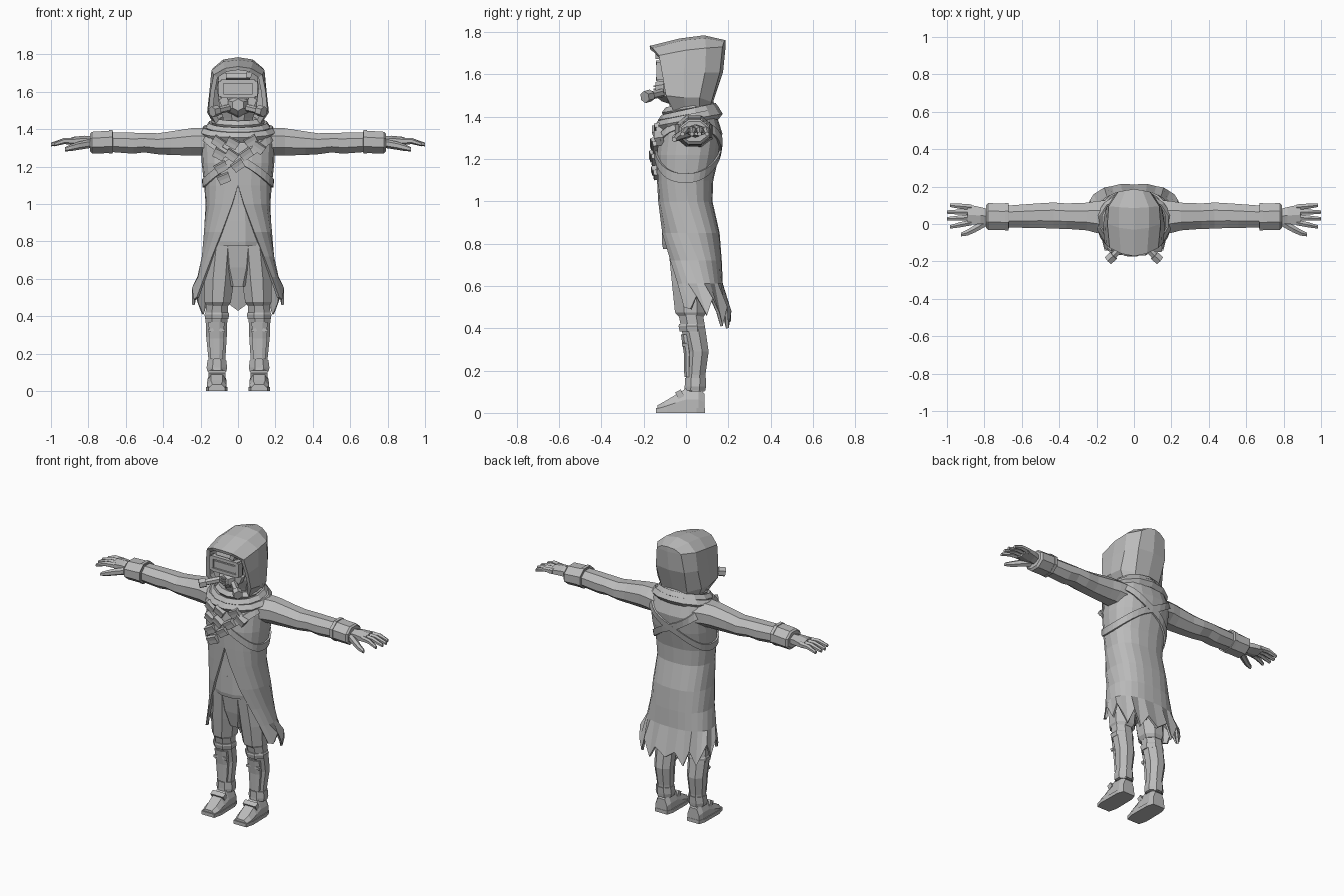
import bpy, bmesh, math
from mathutils import Vector, Matrix

cloth = bpy.data.materials.new("plain grey")
cloth.diffuse_color = (0.5, 0.5, 0.5, 1)


def finish(name, bm):
    bmesh.ops.remove_doubles(bm, verts=bm.verts, dist=0.0005)
    bmesh.ops.recalc_face_normals(bm, faces=bm.faces)
    me = bpy.data.meshes.new(name)
    bm.to_mesh(me)
    bm.free()
    me.materials.append(cloth)
    ob = bpy.data.objects.new(name, me)
    bpy.context.collection.objects.link(ob)
    return ob


def loft(name, rings, s=1, cyclic=True, cap=True, close=False):
    """Skin a list of point rings; s = -1 mirrors in x."""
    bm = bmesh.new()
    vs = [[bm.verts.new((p[0] * s, p[1], p[2])) for p in r] for r in rings]
    n = len(vs[0])
    pairs = list(zip(vs, vs[1:])) + ([(vs[-1], vs[0])] if close else [])
    for a, b in pairs:
        for i in range(n if cyclic else n - 1):
            j = (i + 1) % n
            bm.faces.new((a[i], a[j], b[j], b[i]))
    if cap and cyclic and not close:
        bm.faces.new(vs[0])
        bm.faces.new(vs[-1])
    return finish(name, bm)


def ring(axis, c, a, b, n=8):
    """Flat-sided polygon of half sizes a, b across the given axis."""
    pts = []
    for i in range(n):
        t = (i + 0.5) * 2 * math.pi / n
        u, v = (f / math.cos(math.pi / n) for f in (a * math.cos(t), b * math.sin(t)))
        pts.append(Vector(c) + Vector({'x': (0, u, v), 'y': (u, 0, v), 'z': (u, v, 0)}[axis]))
    return pts


def limb(name, axis, stations, s=1, n=8):
    return loft(name, [ring(axis, st[:3], st[3], st[4], n) for st in stations], s)


def rod(name, p, q, r0, r1, n=6):
    p, q = Vector(p), Vector(q)
    rot = (q - p).to_track_quat('Z', 'Y')
    return loft(name, [[c + rot @ v for v in ring('z', (0, 0, 0), r, r, n)]
                       for c, r in ((p, r0), (q, r1))])


def box(name, c, size, roll=0, pitch=0):
    bm = bmesh.new()
    m = (Matrix.Translation(c) @ Matrix.Rotation(roll, 4, 'Y')
         @ Matrix.Rotation(pitch, 4, 'X') @ Matrix.Diagonal((*size, 1)))
    bmesh.ops.create_cube(bm, size=1, matrix=m)
    return finish(name, bm)


# Coat: height, half width, front y, back y, half width of the front opening
COAT = [(1.44, .09, -.05, .11, 0), (1.40, .165, -.085, .14, 0), (1.32, .19, -.125, .165, 0),
        (1.22, .187, -.135, .15, 0), (1.10, .174, -.13, .122, 0), (1.00, .166, -.125, .118, .03),
        (.85, .175, -.115, .152, .085), (.72, .187, -.095, .162, .135), (.61, .21, -.075, .167, .175),
        (.50, .24, -.065, .205, .215)]


def coat_at(z):
    for a, b in zip(COAT, COAT[1:]):
        if z >= b[0]:
            f = min(1, (a[0] - z) / (a[0] - b[0]))
            return [u + (v - u) * f for u, v in zip(a, b)]
    return COAT[-1]


def body_point(t, z, grow=0.0):
    """Point on the boxy body outline; t = 0 at the front."""
    _, rx, yf, yb, _ = coat_at(z)
    pw = lambda v: math.copysign(abs(v) ** .8, v)
    return ((rx + grow) * pw(math.sin(t)), (yf + yb) / 2 - ((yb - yf) / 2 + grow) * pw(math.cos(t)), z)


rows = []
for z, rx, yf, yb, gap in COAT:
    g = math.asin((gap / rx) ** 1.25)
    rows.append([body_point(g + (2 * math.pi - 2 * g) * j / 20, z) for j in range(21)])
# ragged hem
for j, (x, y, z) in enumerate(rows[-1]):
    k = min(j, 20 - j)
    dz = (0, -.01, .05, -.04, .04, -.03, -.09, .0, -.10, -.02, -.07)[k]
    rows[-1][j] = (x, y + .005 * (k % 2), z + dz)
coat = loft("coat", rows, cyclic=False)
mod = coat.modifiers.new("thickness", 'SOLIDIFY')
mod.thickness, mod.offset = .014, 0

# Tunic under the coat, with a hem band
limb("tunic", 'z', [(0, -.005, .90, .145, .108), (0, -.005, 1.0, .14, .107), (0, -.005, 1.15, .14, .11),
                    (0, .01, 1.35, .15, .10)], n=12)
limb("tunic_hem", 'z', [(0, .01, .775, .15, .118), (0, .005, .80, .152, .118), (0, 0, .91, .147, .113)], n=12)
limb("hips", 'z', [(0, .02, .56, .06, .06), (0, .015, .66, .11, .08), (0, .01, .82, .14, .10)])

# Crossed chest straps
for s, nm in ((1, "left"), (-1, "right")):
    def band(w, g):
        return [body_point(i * math.pi / 16, 1.24 + .13 * s * math.sin(i * math.pi / 16) + w, g) for i in range(32)]
    loft(nm + "_chest_strap", [band(-.022, 0), band(-.022, .016), band(.022, .016), band(.022, 0)], close=True)

# Chest pouches with flaps
for i, (x, z, r) in enumerate([(.07, 1.335, -.5), (.11, 1.30, .6), (-.03, 1.325, .5), (-.105, 1.33, .6),
                               (.045, 1.265, -.6), (-.035, 1.26, .6), (-.10, 1.265, .5), (-.09, 1.195, -.5),
                               (0, 1.205, -.6), (-.075, 1.135, -.4)]):
    _, rx, yf, yb, _ = coat_at(z)
    y = (yf + yb) / 2 - (yb - yf) / 2 * (1 - abs(x / rx) ** 2.5) ** .4
    box(f"pouch_{i}", (x, y - .012, z), (.062, .036, .046), r, .15)
    box(f"pouch_flap_{i}", (x + .012 * math.sin(r), y - .024, z + .012 * math.cos(r)), (.066, .026, .022), r, .3)

# Scarf: slanted wraps around the neck
for k, (rx, ry, z, h, dip) in enumerate([(.178, .135, 1.385, .028, .03), (.15, .12, 1.412, .026, .028),
                                         (.12, .10, 1.44, .026, .02)]):
    wrap = []
    for i in range(14):
        t = i * math.pi / 7
        lump = 1 + .04 * (-1) ** (i + k)
        wrap.append([(rx * math.sin(t) + h * lump * math.cos(a) * math.sin(t),
                      .012 - (ry + h * lump * math.cos(a)) * math.cos(t),
                      z - dip * math.cos(t) + h * math.sin(a))
                     for a in (q * math.tau / 5 for q in range(5))])
    loft(f"scarf_wrap_{k}", wrap, close=True)

# Hood: arches from the face rim to the back, half of each arch given bottom to top
ARCHES = [
    [(.12, -.06, 1.43), (.158, -.095, 1.50), (.148, -.112, 1.60), (.13, -.128, 1.69), (.07, -.158, 1.725), (0, -.172, 1.735)],
    [(.12, .0, 1.42), (.165, -.01, 1.49), (.152, -.01, 1.61), (.142, 0, 1.715), (.08, -.02, 1.76), (0, -.03, 1.77)],
    [(.115, .06, 1.40), (.155, .065, 1.49), (.146, .09, 1.61), (.135, .095, 1.725), (.08, .09, 1.772), (0, .085, 1.785)],
    [(.065, .105, 1.39), (.09, .12, 1.47), (.10, .16, 1.61), (.085, .172, 1.73), (.045, .18, 1.755), (0, .187, 1.762)],
    [(0, .12, 1.38), (0, .128, 1.47), (0, .175, 1.61), (0, .187, 1.73), (0, .187, 1.75), (0, .187, 1.762)]]
inner = [[(x * .84, y + d, 1.58 + (z - 1.58) * .88) for x, y, z in ARCHES[0]] for d in (.004, .1)]
full = [a + [(-x, y, z) for x, y, z in a[-2::-1]] for a in inner[::-1] + ARCHES]
loft("hood", full, cyclic=False)

# Masked head
limb("head", 'z', [(0, .02, 1.38, .075, .07), (0, -.005, 1.46, .08, .075), (0, -.01, 1.52, .10, .09),
                   (0, -.01, 1.62, .112, .095), (0, 0, 1.70, .10, .085)])
box("goggle_body", (0, -.105, 1.615), (.185, .05, .095))
for z in (1.578, 1.655):
    box(f"goggle_rim_{z}", (0, -.128, z), (.18, .026, .02))
box("goggle_lens", (0, -.131, 1.616), (.15, .008, .036))
box("brow_plate", (0, -.11, 1.682), (.13, .035, .03), 0, -.3)
box("goggle_lamp", (.058, -.125, 1.69), (.028, .04, .03), .2)
limb("respirator", 'y', [(0, -.08, 1.525, .062, .055), (0, -.115, 1.525, .05, .045), (0, -.145, 1.53, .03, .028)], n=6)
for k in range(3):
    box(f"respirator_slot_{k}", (0, -.147, 1.515 + k * .015), (.034, .012, .007))
for s, nm in ((1, "left"), (-1, "right")):
    box(nm + "_goggle_side", (s * .09, -.12, 1.616), (.026, .04, .085))
    box(nm + "_cheek_plate", (s * .072, -.09, 1.545), (.045, .035, .05), s * .4)
    rod(nm + "_filter_pipe", (s * .04, -.105, 1.515), (s * .12, -.178, 1.497), .017, .017)
    rod(nm + "_filter_cap", (s * .108, -.168, 1.50), (s * .138, -.195, 1.493), .025, .025)

for s, nm in ((1, "left"), (-1, "right")):
    # Arm and cuff
    limb(nm + "_sleeve", 'x', [(.12, .035, 1.325, .095, .078), (.20, .037, 1.333, .085, .073), (.25, .04, 1.332, .074, .073),
                               (.36, .042, 1.325, .068, .063), (.43, .045, 1.322, .07, .056), (.50, .045, 1.328, .066, .052),
                               (.56, .043, 1.325, .064, .056), (.68, .04, 1.33, .058, .052)], s)
    limb(nm + "_cuff", 'x', [(.668, .038, 1.332, .062, .056), (.68, .038, 1.332, .07, .060),
                             (.78, .04, 1.328, .072, .058), (.79, .04, 1.33, .062, .048)], s)
    limb(nm + "_cuff_band", 'x', [(.67, .038, 1.333, .074, .063), (.69, .038, 1.333, .074, .063)], s)
    # Hand
    limb(nm + "_palm", 'x', [(.77, .042, 1.33, .035, .026), (.82, .045, 1.335, .045, .026),
                             (.89, .05, 1.335, .055, .02)], s, 6)
    for k, (y, dy, tip) in enumerate([(.09, .005, .985), (.064, 0, 1.0), (.036, -.004, 1.0), (.008, -.012, .985)]):
        limb(f"{nm}_finger_{k}", 'x', [(.87, y, 1.336, .015, .016), (.93, y + dy, 1.336, .014, .014),
                                       (tip, y + 2 * dy, 1.318, .009, .009)], s, 6)
    limb(nm + "_thumb", 'x', [(.79, .01, 1.322, .022, .02), (.85, -.025, 1.312, .02, .019),
                              (.89, -.046, 1.302, .016, .016), (.925, -.056, 1.292, .010, .010)], s, 6)
    # Trouser leg, knee cuff and shin
    limb(nm + "_trouser", 'z', [(.11, .025, .455, .058, .06), (.108, .022, .475, .07, .074), (.100, .015, .60, .08, .08),
                                (.083, .005, .80, .075, .09)], s)
    limb(nm + "_shin", 'z', [(.113, .045, .10, .046, .042), (.113, .046, .18, .046, .046), (.115, .055, .29, .055, .052),
                             (.115, .038, .38, .058, .056), (.112, .022, .47, .060, .058)], s)
    limb(nm + "_knee_band", 'z', [(.113, .03, .385, .062, .06), (.113, .028, .41, .066, .063), (.112, .027, .42, .062, .06)], s)
    limb(nm + "_shin_guard", 'z', [(.114, .008, .17, .032, .016), (.115, .008, .28, .04, .018), (.115, -.004, .37, .042, .02)], s)
    for k in (-1, 1):
        box(f"{nm}_shin_buckle_{k}", (s * .115 + k * .03, -.008, .325), (.03, .02, .016), k * .25)
    # Ankle wraps and boot
    limb(nm + "_boot_cuff", 'z', [(.113, .042, .105, .05, .05), (.113, .044, .125, .055, .05), (.113, .045, .165, .05, .05)], s)
    boot = [(.088, .09, .04), (.06, .115, .05), (.0, .115, .05), (-.05, .085, .052), (-.10, .055, .052), (-.135, .036, .04)]
    loft(nm + "_boot", [[(.113 + a * w, y, z) for a, z in ((-1, 0), (1, 0), (1, h * .55), (.6, h), (-.6, h), (-1, h * .55))]
                        for y, h, w in boot], s)
    loft(nm + "_sole", [[(.113 + a * w, y, z) for a, z in ((-1, 0), (1, 0), (1, .022), (-1, .022))]
                        for y, w in ((.09, .042), (.05, .055), (-.09, .057), (-.142, .044))], s)
    box(nm + "_instep_strap", (s * .113, -.03, .088), (.09, .03, .035), 0, .5)
